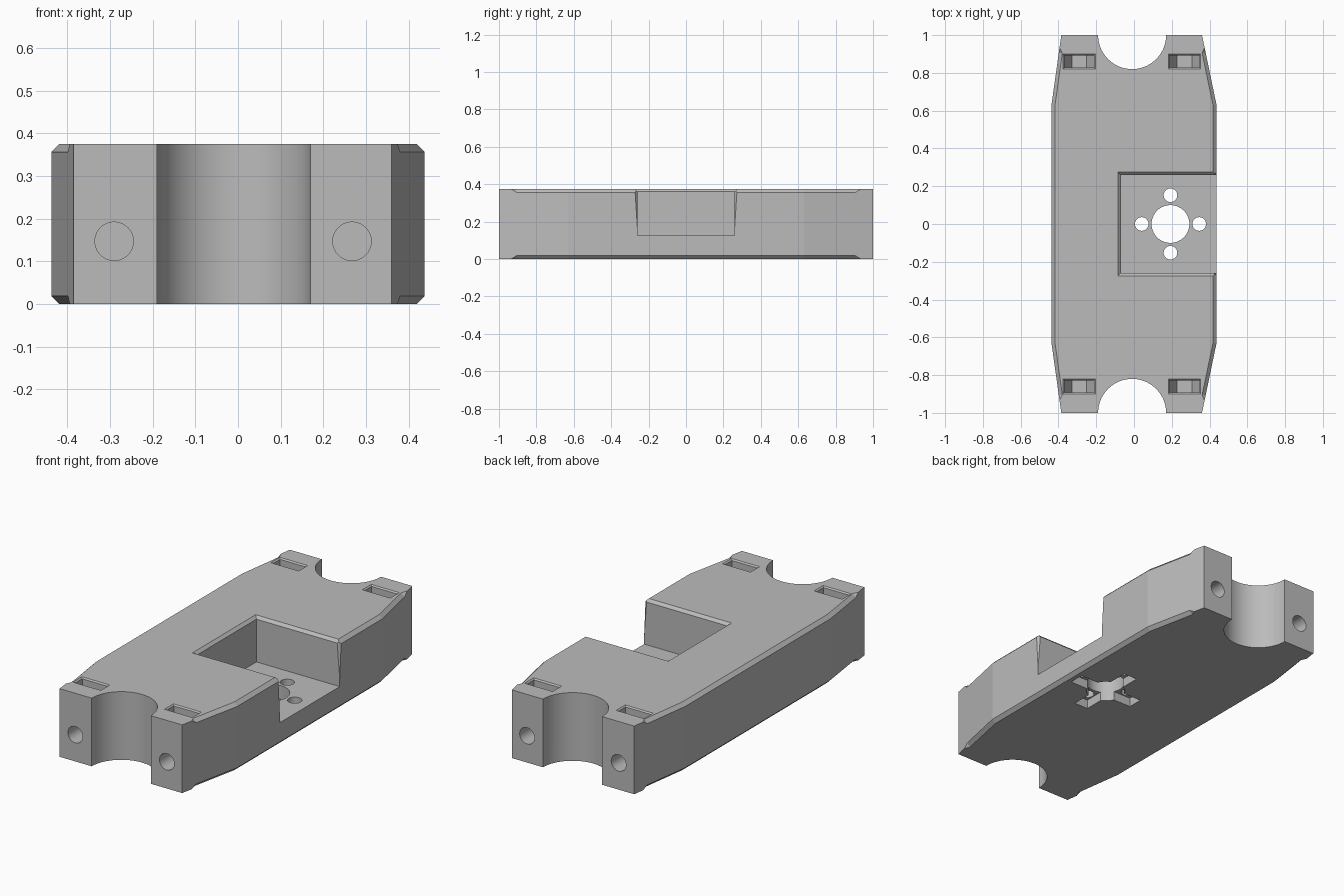
import bpy, bmesh, math
from mathutils import Vector

if "Cube" in bpy.data.objects:
    bpy.data.objects.remove(bpy.data.objects["Cube"])

H = 0.375          # body height
CX = 0.193         # centre of the round holes in the pocket

grey = bpy.data.materials.new("light grey")
grey.diffuse_color = (0.5, 0.5, 0.5, 1)
grey.use_nodes = True
grey.node_tree.nodes["Principled BSDF"].inputs["Base Color"].default_value = grey.diffuse_color


def make(name, bm):
    bmesh.ops.recalc_face_normals(bm, faces=bm.faces)
    me = bpy.data.meshes.new(name)
    bm.to_mesh(me)
    bm.free()
    ob = bpy.data.objects.new(name, me)
    bpy.context.collection.objects.link(ob)
    me.materials.append(grey)
    return ob


# Body: eight-sided sections lofted along y, chamfers fading out near the ends
def side(y, end):
    t = max(0, (abs(y) - 0.63) / 0.37)
    return 0.437 + (end - 0.437) * t


bm = bmesh.new()
rings = []
for y, c in ((-1, 0), (-.935, 0), (-.905, .019), (-.63, .019),
             (.63, .019), (.905, .019), (.935, 0), (1, 0)):
    l, r = -side(y, 0.385), side(y, 0.36)
    pts = ((l + c, 0), (r - c, 0), (r, c), (r, H - c),
           (r - c, H), (l + c, H), (l, H - c), (l, c))
    rings.append([bm.verts.new((x, y, z)) for x, z in pts])
for a, b in zip(rings, rings[1:]):
    for i in range(8):
        j = (i + 1) % 8
        bm.faces.new((a[i], a[j], b[j], b[i]))
bm.faces.new(rings[0])
bm.faces.new(rings[-1])
bmesh.ops.remove_doubles(bm, verts=bm.verts, dist=1e-5)
body = make("mount_body", bm)


def cut(points):
    """Subtract the convex hull of the points from the body."""
    bm = bmesh.new()
    for p in points:
        bm.verts.new(p)
    bmesh.ops.convex_hull(bm, input=bm.verts)
    bmesh.ops.dissolve_limit(bm, angle_limit=0.002, verts=bm.verts, edges=bm.edges)
    cutter = make("cutter", bm)
    cutter.hide_render = True
    mod = body.modifiers.new("cut", 'BOOLEAN')
    mod.operation, mod.solver, mod.object = 'DIFFERENCE', 'EXACT', cutter
    bpy.context.view_layer.objects.active = body
    bpy.ops.object.modifier_apply(modifier=mod.name)
    bpy.data.objects.remove(cutter)


def box(x0, x1, y0, y1, z0, z1, grow=0):
    """Box corners; the top rectangle can be larger than the bottom one."""
    return [(x, y, z) for z, g in ((z0, 0), (z1, grow))
            for x in (x0 - g, x1 + g) for y in (y0 - g, y1 + g)]


def rod(centre, r, axis, length, n=64):
    """Prism points with n sides, running along +axis from centre."""
    out = []
    for i in range(n):
        a = math.tau * i / n
        u, v = r * math.cos(a), r * math.sin(a)
        off = Vector((u, v, 0)) if axis.z else Vector((u, 0, v))
        out += [Vector(centre) + off, Vector(centre) + off + axis * length]
    return out


UP = Vector((0, 0, 1))

# Side pocket with chamfered rim and flared mouth
cut(box(-.07, .6, -.26, .26, .125, .6))
cut(box(-.065, .6, -.255, .255, .355, .395, .04))
for s in (-1, 1):
    cut([(x, s * y, z) for x, y, z in
         ((.44, .26, .126), (.44, .276, .38), (.42, .26, .38),
          (.44, .25, .126), (.44, .25, .38), (.42, .25, .38))])

# Pocket floor holes and the cross recess underneath
cut(rod((CX, 0, -.1), .1, UP, .35))
for i in range(4):
    dx, dy = ((1, 0), (0, 1), (-1, 0), (0, -1))[i]
    cut([(CX + dx * d - dy * w, dy * d + dx * w, z)
         for d in (.05, .2) for w in (-.042, .042) for z in (-.1, .05)])
    cut(rod((CX + dx * .152, dy * .152, -.1), .036, UP, .35))

# Both ends: round notch, bolt holes and hexagonal nut slots
for s in (-1, 1):
    cut(rod((-.01, s * 1.0, -.1), .18, UP, .6))
    for x in (-.29, .267):
        cut(rod((x, s * 1.1, .147), .045, Vector((0, -s, 0)), .38))
        y0, y1 = sorted((s * .828, s * .892))
        r = .078
        cut([(x + u, y, z) for y in (y0, y1) for u, z in
             ((-r, .147), (-r / 2, .147 - r * .866), (r / 2, .147 - r * .866),
              (r, .147), (r, .6), (-r, .6))])
        cut(box(x - r + .004, x + r - .004, y0 + .004, y1 - .004, .364, .384, .02))

# Smooth curved walls, crisp edges elsewhere
bpy.ops.object.select_all(action='DESELECT')
body.select_set(True)
bpy.context.view_layer.objects.active = body
bpy.ops.object.shade_smooth_by_angle(angle=math.radians(7))
